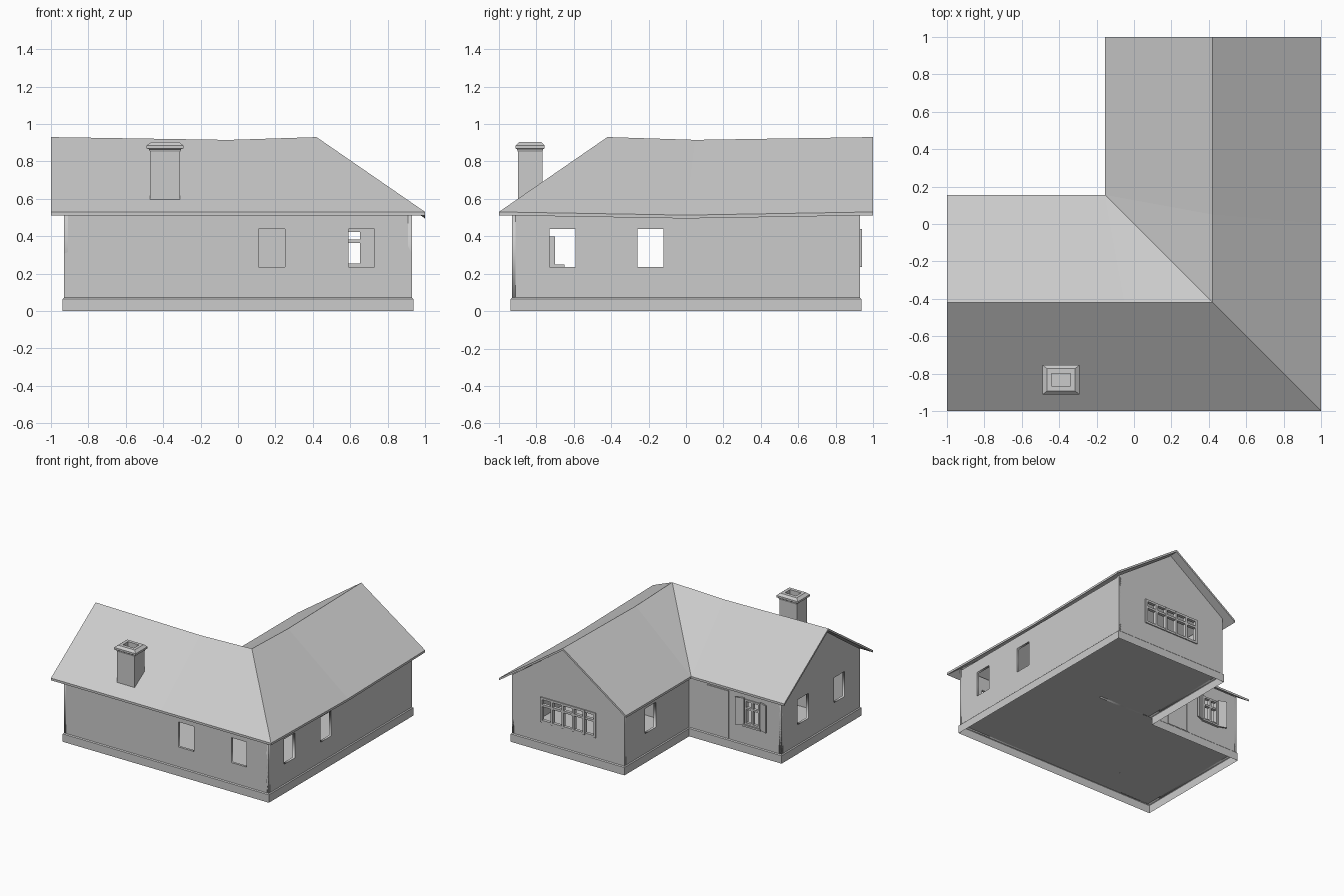
import bpy, bmesh
from math import radians
from mathutils import Matrix

if "Cube" in bpy.data.objects:
    bpy.data.objects.remove(bpy.data.objects["Cube"])

A, B, T = 0.93, 0.09, 0.02          # outer wall, inner wall, wall thickness
W0, W1 = 0.235, 0.44                # window sill and head


def finish(name, bm, recalc=True):
    if recalc:
        bmesh.ops.recalc_face_normals(bm, faces=bm.faces)
    me = bpy.data.meshes.new(name)
    bm.to_mesh(me)
    bm.free()
    ob = bpy.data.objects.new(name, me)
    bpy.context.collection.objects.link(ob)
    return ob


def add_box(bm, x0, x1, y0, y1, z0, z1, turn=0):
    m = (Matrix.Translation(((x0 + x1) / 2, (y0 + y1) / 2, (z0 + z1) / 2))
         @ Matrix.Rotation(radians(turn), 4, 'Z')
         @ Matrix.Diagonal((x1 - x0, y1 - y0, z1 - z0, 1)))
    bmesh.ops.create_cube(bm, size=1, matrix=m)


def box(name, *args):
    bm = bmesh.new()
    add_box(bm, *args)
    return finish(name, bm)


def wall(name, outline, holes, along, pos):
    """Flat wall with window holes; outer face at pos, thickness goes towards the inside."""
    cu = bpy.data.curves.new(name + "_profile", 'CURVE')
    cu.dimensions, cu.fill_mode, cu.extrude = '2D', 'BOTH', T / 2
    loops = [outline] + [[(a, W0), (b, W0), (b, W1), (a, W1)] for a, b in holes]
    for pts in loops:
        sp = cu.splines.new('POLY')
        sp.points.add(len(pts) - 1)
        for p, (u, v) in zip(sp.points, pts):
            p.co = (u, v, 0, 1)
        sp.use_cyclic_u = True
    tmp = bpy.data.objects.new(name + "_tmp", cu)
    bpy.context.collection.objects.link(tmp)
    bpy.context.view_layer.update()
    deps = bpy.context.evaluated_depsgraph_get()
    me = bpy.data.meshes.new_from_object(tmp.evaluated_get(deps))
    bpy.data.objects.remove(tmp)
    rot = Matrix.Rotation(radians(90), 4, 'X')
    loc = (0, pos, 0)
    if along == 'y':
        rot = Matrix.Rotation(radians(90), 4, 'Z') @ rot
        loc = (pos, 0, 0)
    me.transform(Matrix.Translation(loc) @ rot)
    ob = bpy.data.objects.new(name, me)
    bpy.context.collection.objects.link(ob)


def plain(u0, u1, top=0.55):
    return [(u0, 0.065), (u1, 0.065), (u1, top), (u0, top)]


def gable(u0, u1):
    return [(u0, 0.065), (u1, 0.065), (u1, 0.55), ((u0 + u1) / 2, 0.908), (u0, 0.55)]


# Walls
h = T / 2
wall("front_wall", plain(-A, A), [(0.11, 0.25), (0.59, 0.73)], 'x', -A + h)
wall("right_wall", plain(-A, A, 0.54), [(-0.73, -0.59), (-0.26, -0.12)], 'y', A - h)
wall("left_gable_wall", gable(-A, B), [(-0.73, -0.59), (-0.26, -0.12)], 'y', -A + h)
wall("back_gable_wall", gable(-B, A), [(0.165, 0.67)], 'x', A - h)
wall("inner_side_wall", plain(B, A), [(0.52, 0.66)], 'y', -B + h)
wall("inner_back_wall", plain(-A, -B), [(-0.74, -0.60)], 'x', B - h)
wall("partition_wall", plain(-B, 0.4), [], 'x', B - h)


# Plinth band and floor
def ell(o):
    return [(-A - o, -A - o), (A + o, -A - o), (A + o, A + o),
            (-B - o, A + o), (-B - o, B + o), (-A - o, B + o)]


bm = bmesh.new()
rings = [[bm.verts.new((x, y, z)) for x, y in ell(o)]
         for o, z in ((0.007, 0), (0.007, 0.065), (0, 0.072))]
for lo, hi in zip(rings, rings[1:]):
    for i in range(6):
        j = (i + 1) % 6
        bm.faces.new((lo[i], lo[j], hi[j], hi[i]))
finish("plinth", bm)
bm = bmesh.new()
bm.faces.new([bm.verts.new((x, y, 0.065)) for x, y in ell(0)])
finish("floor", bm)

# Roof: one wing plus its mirror across the hip line, with a slight sag
E, R = 0.53, 0.93
bm = bmesh.new()
for side in range(2):
    sag = 0.017 * side
    wing = [(-1, -1, E), (0, -1, E - sag), (1, -1, E), (0.42, -0.42, R),
            (-0.05, -0.42, 0.915), (-1, -0.42, R), (-1, 0.155, E), (-0.155, 0.155, E)]
    if side:
        wing = [(-y, -x, z) for x, y, z in wing]
    v = [bm.verts.new(p) for p in wing]
    for f in ((0, 1, 4, 5), (1, 2, 3, 4), (5, 4, 7, 6), (4, 3, 7)):
        bm.faces.new([v[i] for i in (f if not side else f[::-1])])
bmesh.ops.remove_doubles(bm, verts=bm.verts, dist=1e-4)
ext = bmesh.ops.extrude_face_region(bm, geom=bm.faces[:], use_keep_orig=True)
for g in ext["geom"]:
    if isinstance(g, bmesh.types.BMVert):
        g.co.z -= 0.018
finish("roof", bm)

# Chimney: stacked rectangular rings with a flared cap and a flue
bm = bmesh.new()
prev = None
for hx, hy, z in ((.08, .065, .40), (.08, .065, .85), (.086, .07, .865), (.098, .078, .87),
                  (.098, .078, .885), (.075, .06, .903), (.05, .033, .903), (.05, .033, .865)):
    ring = [bm.verts.new((-0.39 + sx * hx, -0.833 + sy * hy, z))
            for sx, sy in ((-1, -1), (1, -1), (1, 1), (-1, 1))]
    if prev:
        for i in range(4):
            j = (i + 1) % 4
            bm.faces.new((prev[i], prev[j], ring[j], ring[i]))
    else:
        bm.faces.new(ring[::-1])
    prev = ring
bm.faces.new(prev)
finish("chimney", bm)

# Fireplace inside, below the chimney
box("fireplace", -0.61, -0.18, -0.91, -0.70, 0.065, 0.40)
box("mantel_shelf", -0.61, -0.18, -0.70, -0.65, 0.235, 0.25)


# Window frames with bars, in walls that face +y
def frame(name, x0, x1, y, cols, b, transom):
    bm = bmesh.new()
    for i in range(cols + 1):
        x = x0 + (x1 - x0 - b) * i / cols
        add_box(bm, x, x + b, y - 0.02, y + 0.01, W0, W1)
    for z in (W0, transom, W1 - b):
        add_box(bm, x0, x1, y - 0.018, y + 0.008, z, z + b)
    finish(name, bm)


frame("gable_window_frame", 0.165, 0.67, A, 5, 0.018, 0.365)
frame("inner_window_frame", -0.74, -0.60, B, 2, 0.015, 0.36)

# Shutters, slightly open, and the sill
box("shutter_right", -0.597, -0.527, B + 0.012, B + 0.024, W0 - 0.01, W1 + 0.01, 20)
box("shutter_left", -0.813, -0.743, B + 0.012, B + 0.024, W0 - 0.01, W1 + 0.01, -20)
box("window_sill", -0.75, -0.59, B - 0.01, B + 0.02, W0 - 0.015, W0)

# Door with a thin frame
box("door", -0.44, -0.27, B - 0.01, B + 0.003, 0.075, 0.455)
bm = bmesh.new()
for x in (-0.452, -0.27):
    add_box(bm, x, x + 0.012, B - 0.01, B + 0.006, 0.075, 0.467)
add_box(bm, -0.44, -0.27, B - 0.01, B + 0.006, 0.455, 0.467)
finish("door_frame", bm)
